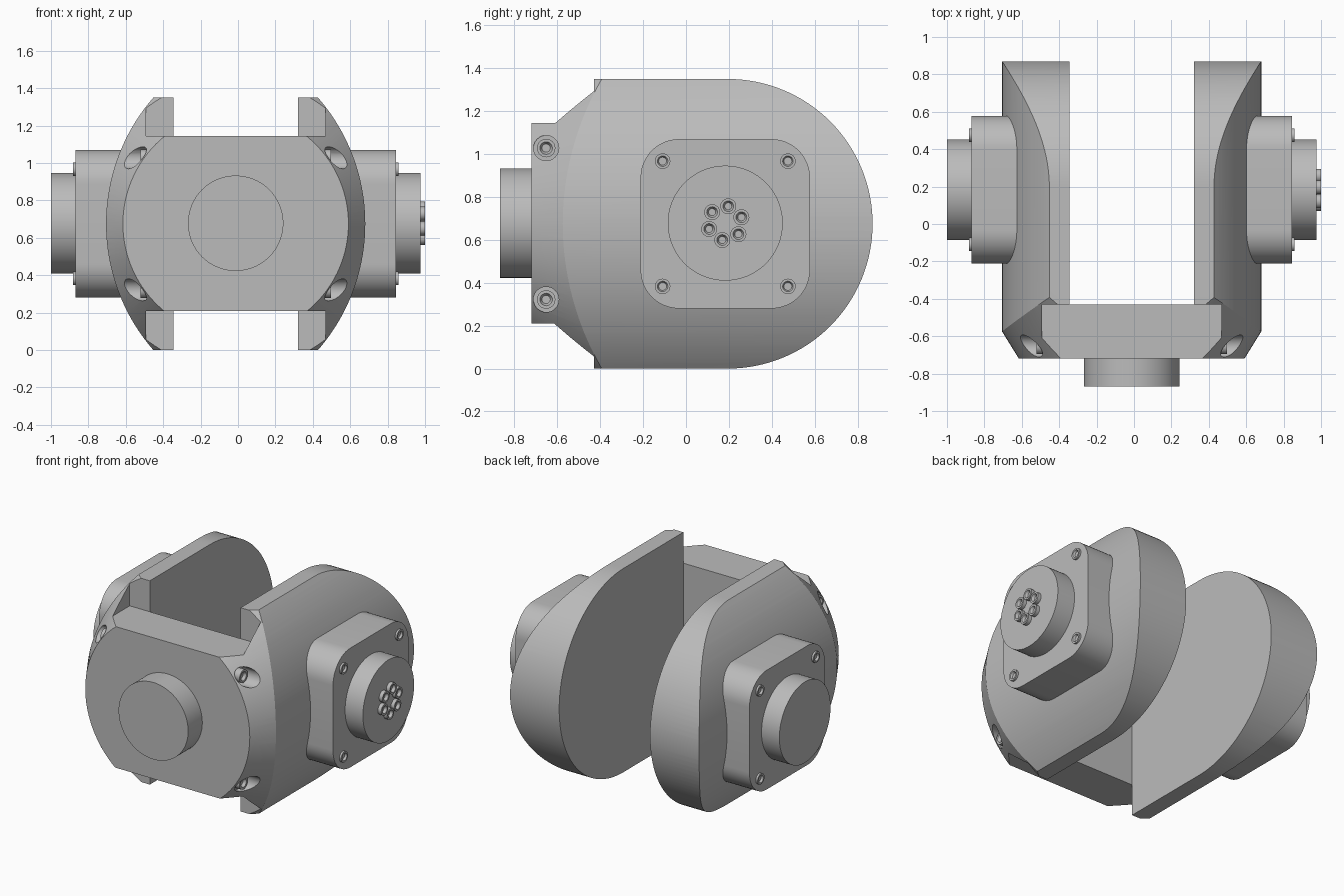
import bpy, bmesh, math
from mathutils import Matrix, Vector

cube = bpy.data.objects.get("Cube")
if cube:
    bpy.data.objects.remove(cube, do_unlink=True)

CX, CZ, HY = -0.0125, 0.675, 0.183     # body axis, hub axis position

grey = bpy.data.materials.new("satin grey")
grey.use_nodes = True
COLOUR = (0.5, 0.5, 0.5, 1)
grey.diffuse_color = COLOUR
grey.node_tree.nodes["Principled BSDF"].inputs["Base Color"].default_value = COLOUR


def finish(name, bm):
    bmesh.ops.recalc_face_normals(bm, faces=bm.faces)
    mesh = bpy.data.meshes.new(name)
    bm.to_mesh(mesh)
    bm.free()
    mesh.materials.append(grey)
    obj = bpy.data.objects.new(name, mesh)
    bpy.context.collection.objects.link(obj)
    return obj


def prism(name, points, push):
    """Closed 3D outline extruded along a vector."""
    bm = bmesh.new()
    face = bm.faces.new([bm.verts.new(p) for p in points])
    out = bmesh.ops.extrude_face_region(bm, geom=[face])
    verts = [v for v in out["geom"] if isinstance(v, bmesh.types.BMVert)]
    bmesh.ops.translate(bm, verts=verts, vec=push)
    return finish(name, bm)


def box(name, lo, hi):
    outline = [(lo[0], lo[1], lo[2]), (hi[0], lo[1], lo[2]),
               (hi[0], hi[1], lo[2]), (lo[0], hi[1], lo[2])]
    return prism(name, outline, (0, 0, hi[2] - lo[2]))


def lathe(name, base, direction, profile, sides):
    """Solid of revolution from (radius, distance) pairs along a direction."""
    turn = Vector((0, 0, 1)).rotation_difference(Vector(direction)).to_matrix().to_4x4()
    bm = bmesh.new()
    rings = []
    for r, d in profile:
        rings.append([bm.verts.new((r * math.cos(math.tau * i / sides),
                                    r * math.sin(math.tau * i / sides), d))
                      for i in range(sides)])
    for a, b in zip(rings, rings[1:]):
        for i in range(sides):
            j = (i + 1) % sides
            bm.faces.new((a[i], a[j], b[j], b[i]))
    bm.faces.new(rings[0])
    bm.faces.new(rings[-1])
    bm.transform(Matrix.Translation(base) @ turn)
    return finish(name, bm)


def carve(target, cutter, operation="DIFFERENCE"):
    mod = target.modifiers.new("carve", "BOOLEAN")
    mod.operation, mod.object, mod.solver = operation, cutter, "EXACT"
    bpy.context.view_layer.objects.active = target
    bpy.ops.object.modifier_apply(modifier=mod.name)
    bpy.data.objects.remove(cutter, do_unlink=True)


def screw(name, base, side, radius, height):
    """Cap screw with a bevelled socket."""
    return lathe(name, base, (side, 0, 0),
                 [(radius, -0.02), (radius, height), (radius * 0.68, height),
                  (radius * 0.45, height - 0.018)], 24)


# Yoke: bulged slab trimmed to a round-ended side outline and a conical nose
R, HALF = 1.027, 0.693
span = math.asin(0.72 / R)
bulge = []
for side in (1, -1):
    for i in range(49):
        a = -span + 2 * span * i / 48
        bulge.append((CX + side * (HALF - R + R * math.cos(a)), -0.9,
                      CZ + side * R * math.sin(a)))
yoke = prism("yoke", bulge, (0, 2, 0))

outline = [(-1, -0.72, CZ + CZ), (-1, -0.72, 0)]
for i in range(65):
    a = -math.pi / 2 + math.pi * i / 64
    outline.append((-1, 0.195 + CZ * math.cos(a), CZ + CZ * math.sin(a)))
carve(yoke, prism("side_trim", outline, (2, 0, 0)), "INTERSECT")
carve(yoke, lathe("nose_trim", (CX, 0, CZ), (0, 1, 0),
                  [(0.603, -0.72), (0.925, -0.2), (0.925, 1)], 128), "INTERSECT")

# Open slot between the arms, and relief above and below the web
carve(yoke, box("slot", (CX - 0.333, -0.43, -0.5), (CX + 0.333, 1, 2)))
for lo, hi in ((-0.5, 0.21), (1.145, 2)):
    carve(yoke, box("relief", (CX - 0.48, -0.9, lo), (CX + 0.48, -0.43, hi)))

# Counterbored side screws in the nose
for side in (1, -1):
    for k in (1, -1):
        spot = Vector((CX + side * 0.46, -0.652, CZ + 0.353 * k))
        carve(yoke, lathe("bore", spot, (side, 0, 0), [(0.059, 0), (0.059, 0.4)], 32))
        screw("nose_screw", spot, side, 0.043, 0.05)

# Front boss
lathe("front_boss", (CX, 0, CZ + 0.003), (0, -1, 0), [(0.255, 0.7), (0.255, 0.868)], 96)

# Side flanges with hubs and corner screws
for side, label in ((1, "left"), (-1, "right")):
    square = []
    for q in range(4):
        mid = math.pi * (q + 0.5) / 2
        for i in range(13):
            a = math.pi / 2 * (q + i / 12)
            square.append((CX + side * 0.5,
                           HY + 0.215 * math.copysign(1, math.cos(mid)) + 0.18 * math.cos(a),
                           CZ + 0.215 * math.copysign(1, math.sin(mid)) + 0.18 * math.sin(a)))
    prism(label + "_flange", square, (side * 0.357, 0, 0))
    hub_base = Vector((CX, HY, CZ + 0.003))
    lathe(label + "_hub", hub_base, (side, 0, 0), [(0.268, 0.8), (0.268, 0.9875)], 96)
    for sy in (1, -1):
        for sz in (1, -1):
            screw(label + "_flange_screw",
                  (CX + side * 0.857, HY + sy * 0.292, CZ + sz * 0.292), side, 0.036, 0.013)

# Ring of screws around a small centre cap on the left hub
face_x = CX + 0.9875
for i in range(6):
    a = math.radians(80 + 60 * i)
    screw("hub_screw", (face_x, HY + 0.08 * math.cos(a), CZ + 0.003 + 0.08 * math.sin(a)),
          1, 0.037, 0.025)
lathe("hub_centre_cap", (face_x, HY, CZ + 0.003), (1, 0, 0),
      [(0.042, -0.01), (0.042, 0.003)], 32)

# Smooth curved surfaces, keep hard edges
for obj in bpy.context.scene.objects:
    if obj.type == "MESH":
        bpy.ops.object.select_all(action="DESELECT")
        obj.select_set(True)
        bpy.context.view_layer.objects.active = obj
        bpy.ops.object.shade_smooth_by_angle(angle=math.radians(25))
